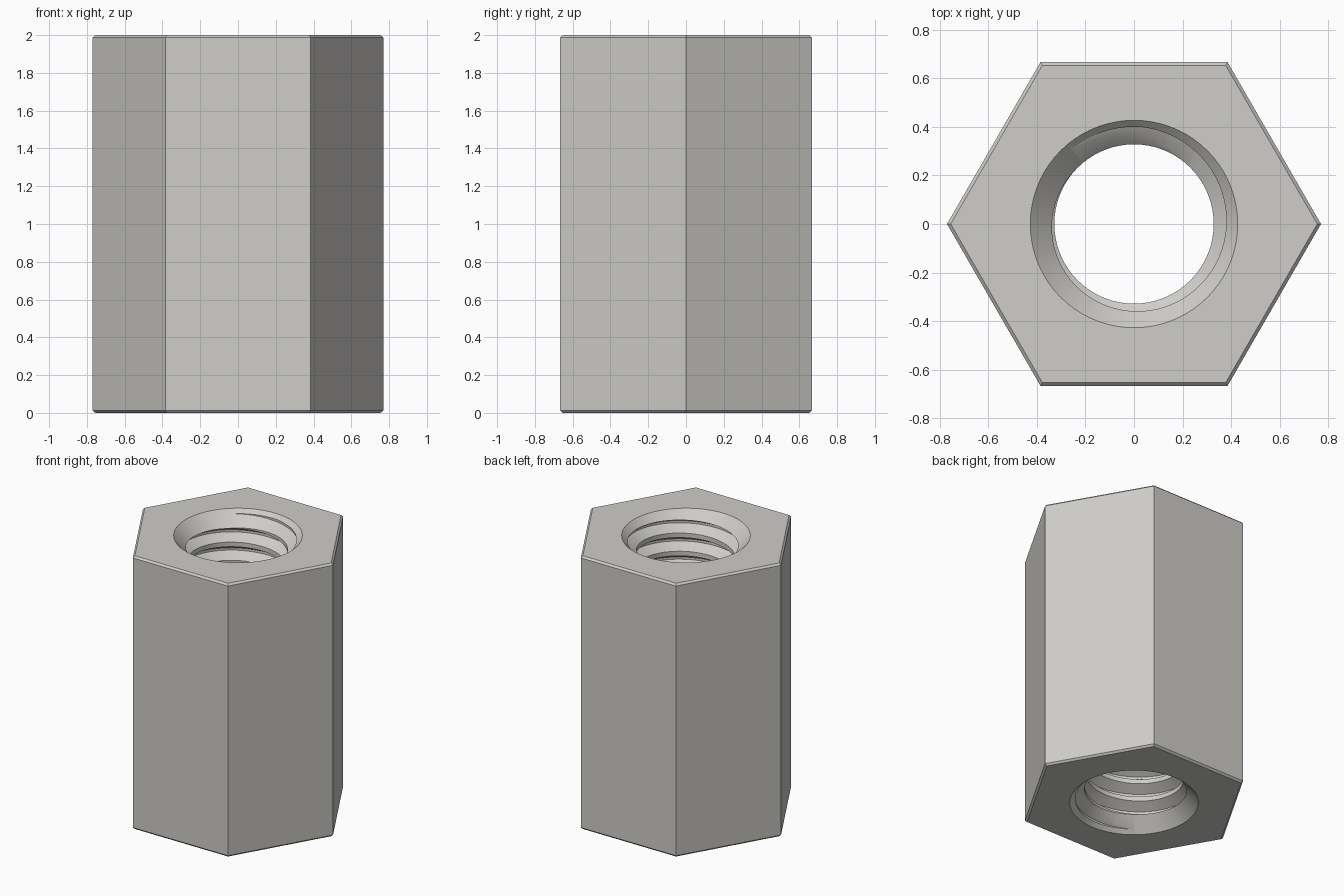
import bpy, bmesh, math

if "Cube" in bpy.data.objects:
    bpy.data.objects.remove(bpy.data.objects["Cube"], do_unlink=True)

HEIGHT = 2.0
FLAT = 0.6667                       # centre to flat
PITCH = HEIGHT / 15
CREST_R, ROOT_R, SINK_R = 0.328, 0.4, 0.427
SEGS = 72

steel = bpy.data.materials.new("light grey steel")
steel.use_nodes = True
colour = (0.62, 0.61, 0.58, 1)
steel.diffuse_color = colour
steel.node_tree.nodes["Principled BSDF"].inputs["Base Color"].default_value = colour


def make_object(name, bm):
    bmesh.ops.recalc_face_normals(bm, faces=bm.faces)
    mesh = bpy.data.meshes.new(name)
    bm.to_mesh(mesh)
    bm.free()
    mesh.materials.append(steel)
    obj = bpy.data.objects.new(name, mesh)
    bpy.context.collection.objects.link(obj)
    return obj


def hex_body():
    """Hexagonal prism with finely chamfered end rims."""
    bm = bmesh.new()
    r = FLAT / math.cos(math.pi / 6)
    ring = [bm.verts.new((r * math.cos(i * math.pi / 3), r * math.sin(i * math.pi / 3), 0))
            for i in range(6)]
    base = bm.faces.new(ring)
    top = bmesh.ops.extrude_face_region(bm, geom=[base], use_keep_orig=True)["geom"]
    bmesh.ops.translate(bm, vec=(0, 0, HEIGHT),
                        verts=[g for g in top if isinstance(g, bmesh.types.BMVert)])
    bmesh.ops.recalc_face_normals(bm, faces=bm.faces)
    rims = [e for e in bm.edges if abs(e.verts[0].co.z - e.verts[1].co.z) < 1e-5]
    bmesh.ops.bevel(bm, geom=rims, offset=0.0133, segments=1, affect='EDGES')
    return make_object("hex_nut_body", bm)


def thread_cutter():
    """Right-hand helical thread core, longer than the nut, closed at both ends."""
    bm = bmesh.new()
    # one pitch of the profile: root flat, flank, crest flat, flank
    profile = [(0, ROOT_R), (5 / 16, CREST_R), (9 / 16, CREST_R), (7 / 8, ROOT_R)]
    turns = 19
    start = 1.975 - 17.25 * PITCH
    rows = turns * 4 + 1
    grid = []
    for s in range(SEGS):
        a = 2 * math.pi * s / SEGS
        column = []
        for j in range(rows + 4 * (s == 0)):
            frac, r = profile[j % 4]
            z = start + PITCH * (j // 4 + frac + s / SEGS)
            column.append(bm.verts.new((r * math.cos(a), r * math.sin(a), z)))
        grid.append(column)
    for s in range(SEGS):
        here, after = grid[s], grid[(s + 1) % SEGS]
        shift = 4 if s == SEGS - 1 else 0       # the last column joins one turn up
        for j in range(rows - 1):
            bm.faces.new((here[j], after[j + shift], after[j + 1 + shift], here[j + 1]))
    # the spare points of the first column close the upper step
    for j in range(rows - 1, rows + 3):
        if not grid[0][j].link_edges or not bm.edges.get((grid[0][j], grid[0][j + 1])):
            bm.edges.new((grid[0][j], grid[0][j + 1]))
    # fan each open end to a point on the axis
    open_edges = [e for e in bm.edges if len(e.link_faces) < 2]
    low = bm.verts.new((0, 0, start - PITCH))
    high = bm.verts.new((0, 0, start + (turns + 2) * PITCH))
    for e in open_edges:
        tip = low if e.verts[0].co.z < HEIGHT / 2 else high
        bm.faces.new((e.verts[0], e.verts[1], tip))
    return make_object("thread_cutter", bm)


def sink_cutter(name, z, direction):
    """Cone for the 45 degree countersink at one end of the bore."""
    bm = bmesh.new()
    extra = 0.1
    depth = SINK_R - 0.25
    rings = []
    for r, dz in ((SINK_R + extra, extra), (SINK_R - depth, -depth)):
        rings.append([bm.verts.new((r * math.cos(2 * math.pi * i / SEGS),
                                    r * math.sin(2 * math.pi * i / SEGS),
                                    z + direction * dz)) for i in range(SEGS)])
    for i in range(SEGS):
        k = (i + 1) % SEGS
        bm.faces.new((rings[0][i], rings[0][k], rings[1][k], rings[1][i]))
    for ring in rings:
        bm.faces.new(ring)
    return make_object(name, bm)


# Cut the threaded bore and both countersinks
nut = hex_body()
cutters = [thread_cutter(),
           sink_cutter("top_countersink_cutter", HEIGHT, 1),
           sink_cutter("bottom_countersink_cutter", 0, -1)]
bpy.ops.object.select_all(action='DESELECT')
nut.select_set(True)
bpy.context.view_layer.objects.active = nut
for cutter in cutters:
    cutter.hide_render = True
    cut = nut.modifiers.new(cutter.name, 'BOOLEAN')
    cut.operation = 'DIFFERENCE'
    cut.solver = 'EXACT'
    cut.object = cutter
    bpy.ops.object.modifier_apply(modifier=cut.name)
    bpy.data.objects.remove(cutter, do_unlink=True)

# Smooth the bore, keep the hexagon crisp
bpy.ops.object.shade_smooth_by_angle(angle=math.radians(25))
